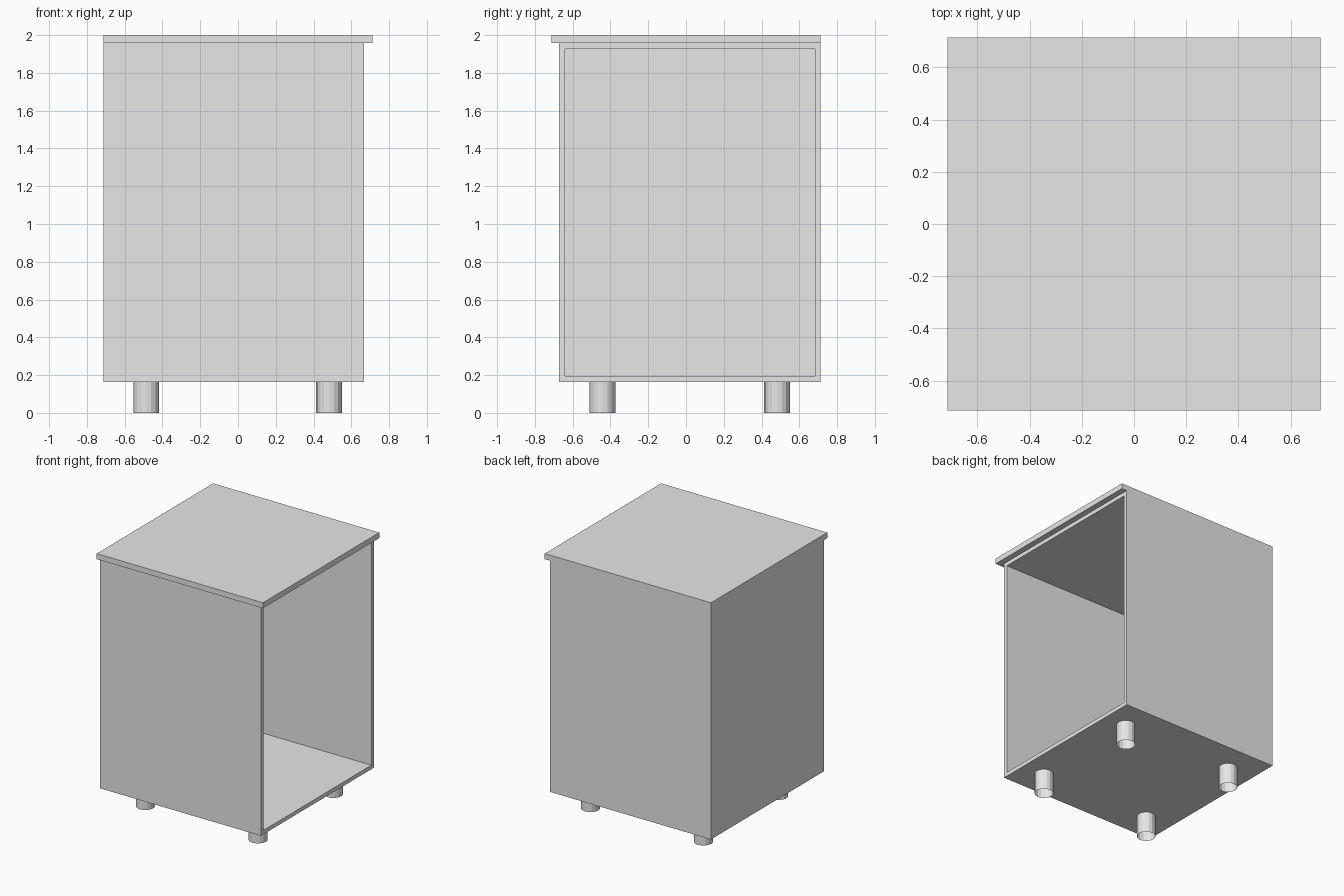
import bpy, bmesh, math
from mathutils import Matrix, Vector

if "Cube" in bpy.data.objects:
    bpy.data.objects.remove(bpy.data.objects["Cube"])

grey = bpy.data.materials.new("light grey")
grey.diffuse_color = (0.8, 0.8, 0.8, 1)
grey.use_nodes = True
grey.node_tree.nodes["Principled BSDF"].inputs["Base Color"].default_value = grey.diffuse_color


def add_object(name, bm):
    mesh = bpy.data.meshes.new(name)
    bm.to_mesh(mesh)
    bm.free()
    mesh.materials.append(grey)
    obj = bpy.data.objects.new(name, mesh)
    bpy.context.collection.objects.link(obj)
    return obj


def box(low, high):
    low, high = Vector(low), Vector(high)
    bm = bmesh.new()
    bmesh.ops.create_cube(bm, size=1, matrix=Matrix.Translation((low + high) / 2)
                          @ Matrix.Diagonal((*(high - low), 1)))
    return bm


# Cabinet body, hollowed from its open +x side, walls 0.044 thick
WALL = 0.044
cabinet = box((-0.713, -0.672, 0.164), (0.667, 0.713, 1.957))
opening = [f for f in cabinet.faces if f.normal.x > 0.9]
bmesh.ops.inset_region(cabinet, faces=opening, thickness=WALL)
pushed = bmesh.ops.extrude_discrete_faces(cabinet, faces=opening)["faces"]
for vert in pushed[0].verts:
    vert.co.x = -0.713 + WALL
add_object("cabinet_body", cabinet)

# Top panel, overhanging on the front and the open side
add_object("top_panel", box((-0.713, -0.713, 1.957), (0.713, 0.713, 2.0)))

# Four short tubular legs, open at the ends
for side, x in (("left", -0.486), ("right", 0.482)):
    for end, y in (("front", -0.442), ("back", 0.482)):
        leg = bmesh.new()
        bmesh.ops.create_cone(leg, cap_ends=False, segments=16, radius1=0.068,
                              radius2=0.068, depth=0.164,
                              matrix=Matrix.Translation((x, y, 0.082)))
        add_object(f"{end}_{side}_leg", leg)
